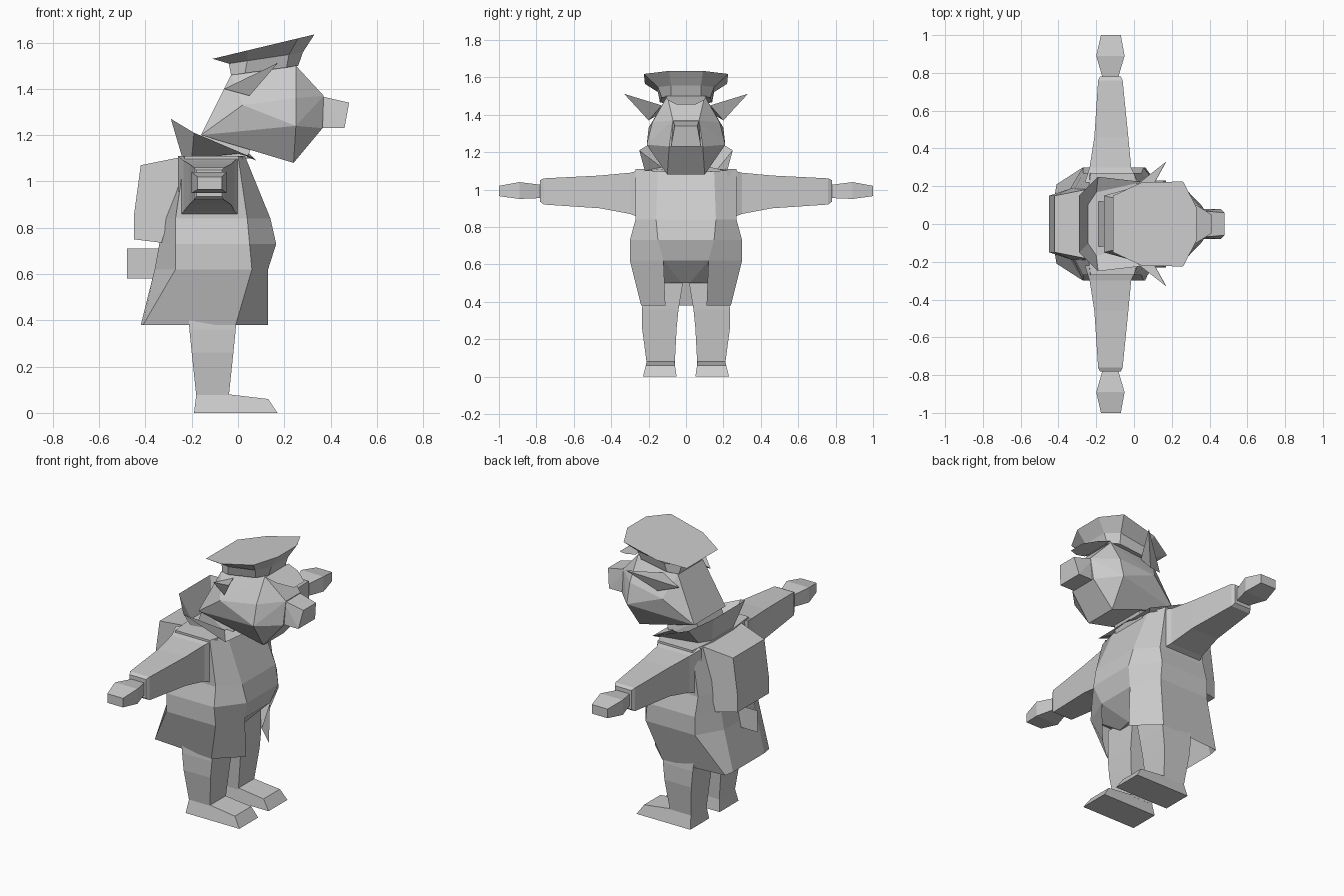
import bpy
import bmesh

old = bpy.data.objects.get("Cube")
if old:
    bpy.data.objects.remove(old, do_unlink=True)

grey = bpy.data.materials.new("plain grey")
grey.use_nodes = True
grey.diffuse_color = (0.6, 0.6, 0.6, 1)
grey.node_tree.nodes["Principled BSDF"].inputs["Base Color"].default_value = (0.6, 0.6, 0.6, 1)


def finish(bm, name, mirror=False):
    bmesh.ops.recalc_face_normals(bm, faces=bm.faces)
    mesh = bpy.data.meshes.new(name)
    bm.to_mesh(mesh)
    bm.free()
    mesh.materials.append(grey)
    obj = bpy.data.objects.new(name, mesh)
    bpy.context.scene.collection.objects.link(obj)
    if mirror:
        mod = obj.modifiers.new("Mirror", "MIRROR")
        mod.use_axis = (False, True, False)
        mod.use_mirror_merge = False
    return obj


def loft(name, rings, mirror=False, closed=True, caps=True):
    """Bridge rows of points, optionally closing each row and capping the ends."""
    bm = bmesh.new()
    rows = [[bm.verts.new(p) for p in ring] for ring in rings]
    for a, b in zip(rows, rows[1:]):
        n = len(a)
        for i in range(n if closed else n - 1):
            j = (i + 1) % n
            bm.faces.new((a[i], a[j], b[j], b[i]))
    if caps:
        bm.faces.new(rows[0])
        bm.faces.new(rows[-1])
    return finish(bm, name, mirror)


def both(half):
    """Complete a half outline, front to back, with its other side."""
    return half + [(x, -y, z) for x, y, z in reversed(half)]


def hull(name, half):
    """Faceted solid around a half set of points and its reflection."""
    bm = bmesh.new()
    for p in both(half):
        bm.verts.new(p)
    res = bmesh.ops.convex_hull(bm, input=bm.verts)
    junk = [v for v in res["geom_interior"] if isinstance(v, bmesh.types.BMVert)]
    bmesh.ops.delete(bm, geom=junk, context="VERTS")
    return finish(bm, name)


def section(z, pts):
    return both([(x, y, z) for x, y in pts])


def rect(x0, x1, y0, y1, z):
    return [(x0, y0, z), (x1, y0, z), (x1, y1, z), (x0, y1, z)]


# Torso, with the belly tapering to the crotch
waist = section(0.62, [(0.13, 0.12), (0.06, 0.30), (-0.27, 0.30), (-0.36, 0.15)])
loft("torso", [
    section(1.11, [(0.03, 0.15), (0.0, 0.27), (-0.23, 0.27), (-0.25, 0.10)]),
    section(0.84, [(0.14, 0.16), (0.04, 0.27), (-0.27, 0.27), (-0.33, 0.15)]),
    section(0.73, [(0.165, 0.15), (0.05, 0.30), (-0.27, 0.30), (-0.34, 0.15)]),
    waist,
    section(0.50, [(0.02, 0.02), (0.0, 0.12), (-0.2, 0.12), (-0.25, 0.05)]),
])

# Coat skirt, open at the front
hem = section(0.38, [(0.13, 0.11), (-0.01, 0.24), (-0.41, 0.21), (-0.42, 0.15)])
loft("coat_skirt", [waist, hem], closed=False, caps=False)

# Backpack and the flat tab under it
pack = [(-0.22, 1.11), (-0.42, 1.07), (-0.45, 0.85), (-0.45, 0.75), (-0.33, 0.735)]
pack_half = [(x, 0.15 if x < -0.4 else 0.19, z) for x, z in pack]
loft("backpack", [pack_half, [(x, -y, z) for x, y, z in pack_half]])
loft("tail_tab", [[(-0.48, 0, 0.58), (-0.34, 0, 0.58)],
                  [(-0.48, 0, 0.71), (-0.34, 0, 0.71)]], closed=False, caps=False)

# Collar and neck
loft("collar", [
    both([(0.08, 0.02, 1.09), (0.07, 0.22, 1.10), (-0.19, 0.25, 1.21), (-0.29, 0.15, 1.27)]),
    both([(0.05, 0.02, 1.12), (0.0, 0.13, 1.12), (-0.20, 0.16, 1.10), (-0.24, 0.10, 1.10)]),
], caps=False)
hull("neck", [(-0.2, 0.12, 1.08), (0.03, 0.12, 1.08), (-0.15, 0.12, 1.21), (0.06, 0.1, 1.15)])

# Head and nose
hull("head", [
    (-0.16, 0.15, 1.20), (-0.03, 0.12, 1.46), (0.25, 0.10, 1.50),
    (0.02, 0.20, 1.33), (0.25, 0.21, 1.24), (0.24, 0.10, 1.08),
    (0.25, 0.18, 1.36), (0.37, 0.07, 1.37), (0.365, 0.09, 1.23),
])
hull("nose", [(0.35, 0.07, 1.37), (0.48, 0.06, 1.34), (0.46, 0.08, 1.23), (0.35, 0.08, 1.23)])

# Ears: thin pointed wedges
loft("ear", [
    [(-0.06, 0.15, 1.40), (0.05, 0.20, 1.37), (0.06, 0.13, 1.45)],
    [(0.169, 0.329, 1.51), (0.171, 0.329, 1.51), (0.17, 0.331, 1.512)],
], mirror=True)

# Cap: slanted octagonal crown on a band, with a thin peak
def cap_ring(pts, z, slope):
    return both([(x, y, z + slope * x) for x, y in pts])


loft("cap", [
    cap_ring([(0.33, 0.09), (0.26, 0.225), (0.04, 0.22), (-0.11, 0.15)], 1.556, 0.239),
    cap_ring([(0.28, 0.08), (0.22, 0.15), (0.04, 0.15), (-0.04, 0.10)], 1.515, 0.15),
    cap_ring([(0.26, 0.08), (0.21, 0.13), (0.03, 0.14), (-0.03, 0.11)], 1.463, 0.14),
])
loft("cap_peak", [both([(0.26, 0.11, 1.50)]), both([(0.33, 0.10, 1.48)]),
                  both([(0.41, 0.05, 1.455)])], closed=False, caps=False)

# Arms: sleeve, then a hand that swells and tapers
def arm_ring(y, x0, x1, z0, z1):
    return [(x0, y, z0), (x1, y, z0), (x1, y, z1), (x0, y, z1)]


loft("sleeve", [
    arm_ring(0.22, -0.26, 0.02, 0.84, 1.11),
    arm_ring(0.30, -0.235, -0.015, 0.87, 1.09),
    arm_ring(0.46, -0.21, -0.03, 0.90, 1.075),
    arm_ring(0.76, -0.19, -0.06, 0.92, 1.06),
    arm_ring(0.78, -0.18, -0.07, 0.935, 1.05),
], mirror=True)
loft("hand", [
    arm_ring(0.77, -0.165, -0.085, 0.955, 1.025),
    arm_ring(0.89, -0.20, -0.05, 0.95, 1.04),
    arm_ring(1.0, -0.175, -0.07, 0.965, 1.02),
], mirror=True)

# Legs and wedge feet
loft("leg", [
    rect(-0.22, 0.0, 0.01, 0.22, 0.54),
    rect(-0.21, -0.01, 0.04, 0.235, 0.36),
    rect(-0.20, -0.02, 0.05, 0.235, 0.26),
    rect(-0.18, -0.04, 0.06, 0.21, 0.07),
], mirror=True)
foot = [(-0.19, 0.0), (0.17, 0.0), (0.13, 0.06), (-0.04, 0.08), (-0.18, 0.08)]
loft("foot", [[(x, 0.05 + z * 0.15, z) for x, z in foot],
              [(x, 0.23 - z * 0.25, z) for x, z in foot]], mirror=True)
